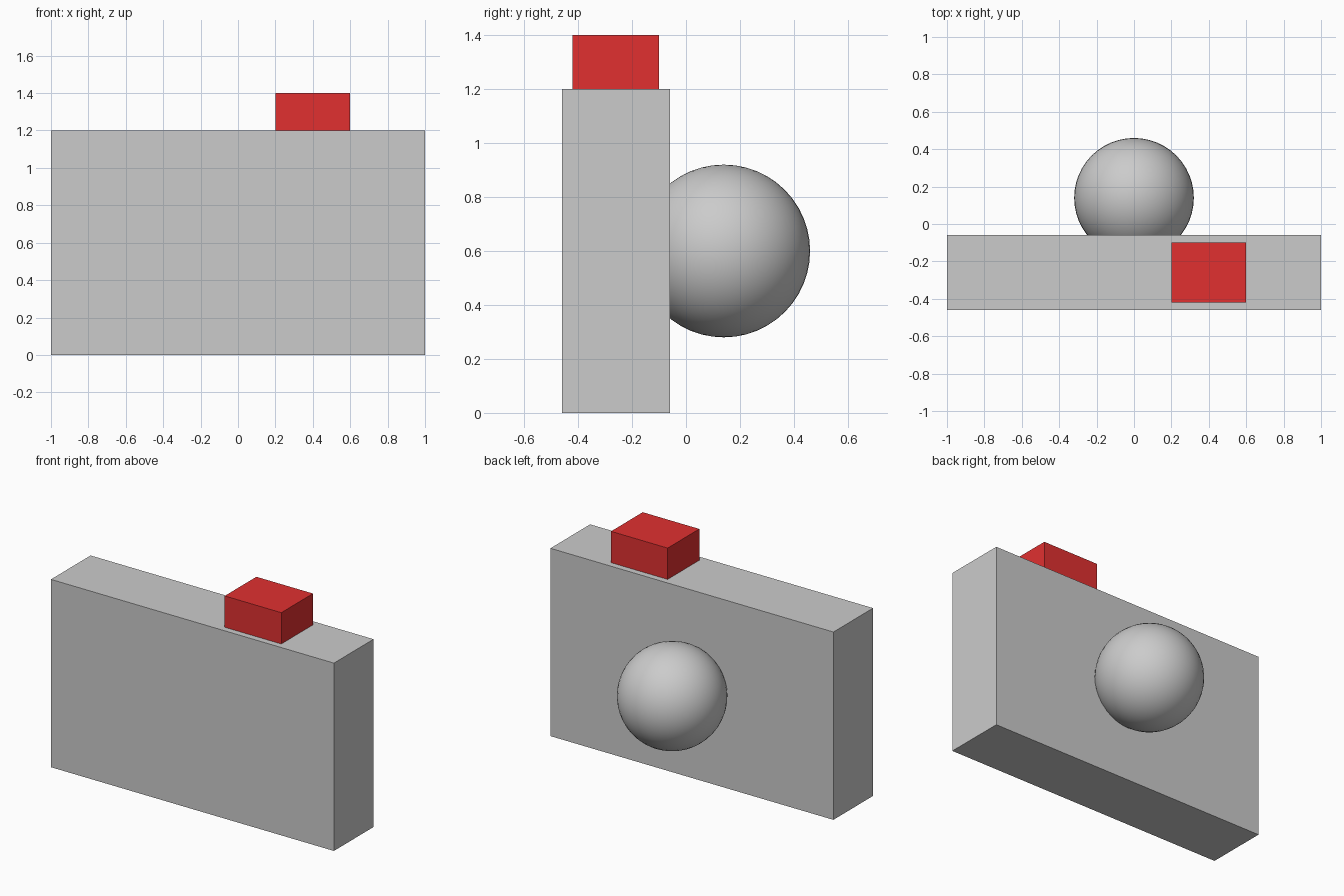
import bpy

if "Cube" in bpy.data.objects:
    bpy.data.objects.remove(bpy.data.objects["Cube"])


def box(name, low, high):
    size = [h - l for l, h in zip(low, high)]
    centre = [(l + h) / 2 for l, h in zip(low, high)]
    bpy.ops.mesh.primitive_cube_add(size=1, location=centre)
    ob = bpy.context.object
    ob.name = name
    ob.scale = size
    bpy.ops.object.transform_apply(location=False, rotation=False, scale=True)
    return ob


# Main slab
box("body", (-1, -0.46, 0), (1, -0.06, 1.2))

# Red block on top
button = box("top_button", (0.2, -0.42, 1.2), (0.6, -0.1, 1.4))
red = bpy.data.materials.new("red")
red.diffuse_color = (0.75, 0.03, 0.03, 1)
red.use_nodes = True
red.node_tree.nodes["Principled BSDF"].inputs["Base Color"].default_value = red.diffuse_color
button.data.materials.append(red)

# Ball set into the rear face
bpy.ops.mesh.primitive_uv_sphere_add(segments=48, ring_count=24, radius=0.32,
                                     location=(0, 0.14, 0.6))
bpy.context.object.name = "lens_ball"
bpy.ops.object.shade_smooth()
